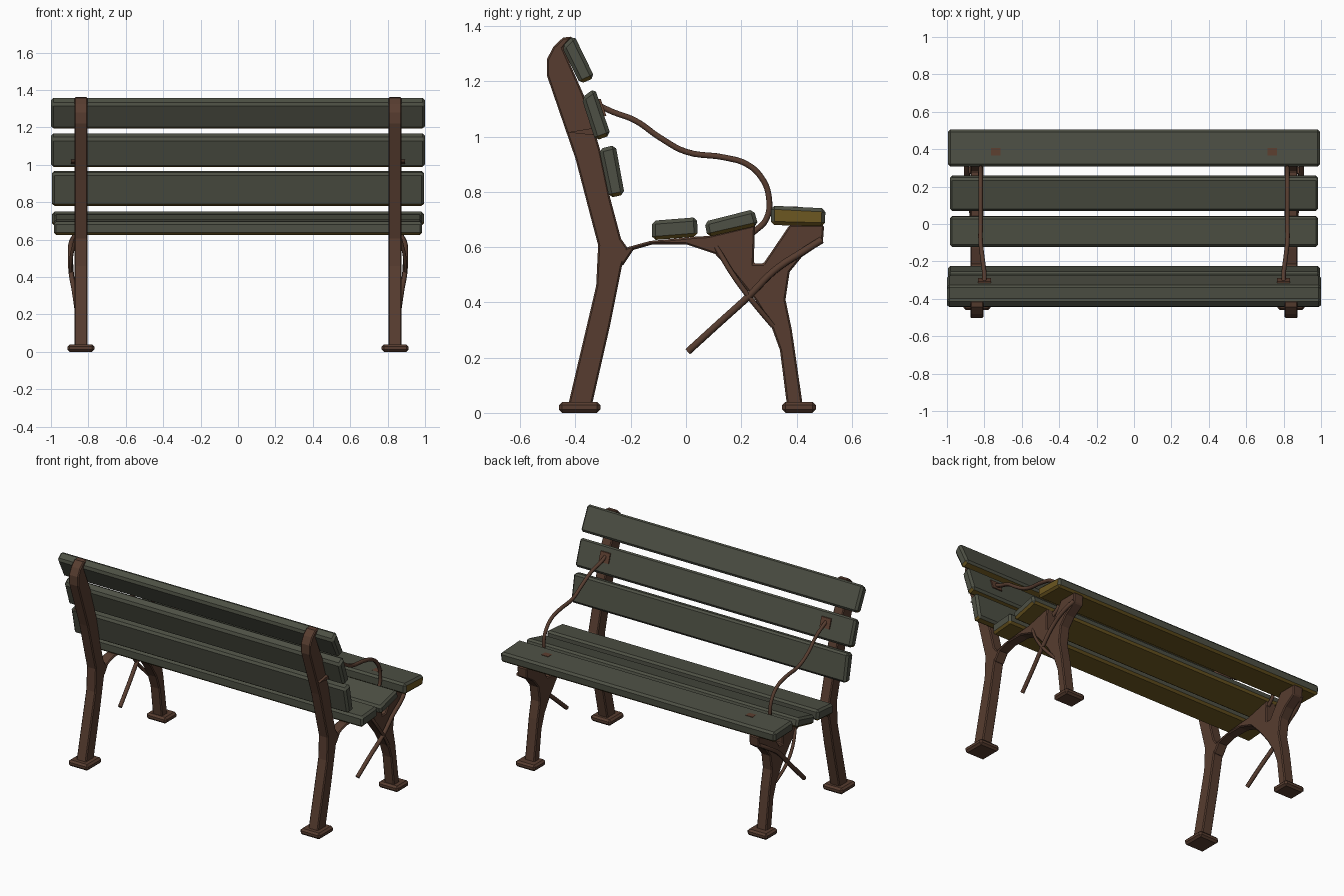
import bpy, bmesh
from mathutils import Vector

if "Cube" in bpy.data.objects:
    bpy.data.objects.remove(bpy.data.objects["Cube"], do_unlink=True)


def material(name, rgb):
    m = bpy.data.materials.new(name)
    m.use_nodes = True
    m.diffuse_color = (*rgb, 1)
    bsdf = m.node_tree.nodes["Principled BSDF"]
    bsdf.inputs["Base Color"].default_value = (*rgb, 1)
    bsdf.inputs["Roughness"].default_value = 0.8
    return m


GREEN = material("weathered green paint", (0.075, 0.08, 0.058))
OCHRE = material("bare ochre wood", (0.15, 0.095, 0.015))
RUST = material("rusty iron", (0.095, 0.046, 0.029))
PATCH = material("rust stain", (0.11, 0.05, 0.03))


def add_mesh(name, bm, mats):
    bmesh.ops.recalc_face_normals(bm, faces=bm.faces)
    me = bpy.data.meshes.new(name)
    bm.to_mesh(me)
    bm.free()
    for m in mats:
        me.materials.append(m)
    ob = bpy.data.objects.new(name, me)
    bpy.context.collection.objects.link(ob)
    return ob


def profile(points, x0, x1, bevel):
    """Extrude a (y, z) outline along x and chamfer its sharp edges."""
    bm = bmesh.new()
    face = bm.faces.new([bm.verts.new((x0, y, z)) for y, z in points])
    out = bmesh.ops.extrude_face_region(bm, geom=[face])
    moved = [v for v in out["geom"] if isinstance(v, bmesh.types.BMVert)]
    bmesh.ops.translate(bm, verts=moved, vec=(x1 - x0, 0, 0))
    bmesh.ops.recalc_face_normals(bm, faces=bm.faces)
    if bevel:
        sharp = [e for e in bm.edges if e.calc_face_angle(0) > 0.9]
        bmesh.ops.bevel(bm, geom=sharp, offset=bevel, segments=1,
                        affect='EDGES', clamp_overlap=True)
    bm.normal_update()
    return bm


def plank(name, points, half, under, bare_end=False):
    """Green board; faces pointing down (and one worn end) show bare wood."""
    bm = profile(points, -half, half, 0.013)
    for f in bm.faces:
        if f.normal.z < under or (bare_end and f.normal.x > 0.9):
            f.material_index = 1
    add_mesh(name, bm, [GREEN, OCHRE])


def rod(name, points, radius):
    """Thin smooth iron bar through the given points, turned into a mesh."""
    cu = bpy.data.curves.new(name, 'CURVE')
    cu.dimensions = '3D'
    cu.bevel_depth, cu.bevel_resolution = radius, 1
    cu.resolution_u, cu.use_fill_caps = 5, True
    sp = cu.splines.new('BEZIER')
    sp.bezier_points.add(len(points) - 1)
    for bp, p in zip(sp.bezier_points, points):
        bp.co = p
        bp.handle_left_type = bp.handle_right_type = 'AUTO'
    tmp = bpy.data.objects.new(name + "_path", cu)
    bpy.context.collection.objects.link(tmp)
    deps = bpy.context.evaluated_depsgraph_get()
    me = bpy.data.meshes.new_from_object(tmp.evaluated_get(deps))
    bpy.data.objects.remove(tmp, do_unlink=True)
    me.materials.clear()
    me.materials.append(RUST)
    me.shade_smooth()
    ob = bpy.data.objects.new(name, me)
    bpy.context.collection.objects.link(ob)


def box(name, lo, hi, bevel, mat):
    (x0, y0, z0), (x1, y1, z1) = lo, hi
    add_mesh(name, profile([(y0, z0), (y1, z0), (y1, z1), (y0, z1)],
                           x0, x1, bevel), [mat])


# Backrest boards
plank("top_back_board", [(-.45, 1.325), (-.405, 1.367), (-.33, 1.213), (-.383, 1.19)], 1, -.6)
plank("middle_back_board", [(-.378, 1.14), (-.33, 1.175), (-.272, 1.005), (-.328, .985)], 1, -.6)
plank("lower_back_board", [(-.315, .955), (-.255, .97), (-.222, .79), (-.278, .778)], .995, -.6)

# Seat boards
plank("rear_seat_board", [(-.123, .695), (.04, .708), (.042, .638), (-.123, .625)], .985, -.5)
plank("middle_seat_board", [(.067, .692), (.245, .737), (.262, .678), (.078, .636)], .985, -.5)
plank("front_seat_board", [(.307, .75), (.505, .74), (.502, .675), (.307, .68)], .995, -.5, True)

POST = [(-.41, 1.362), (-.445, 1.358), (-.48, 1.325), (-.503, 1.28), (-.503, 1.22),
        (-.4, .92), (-.34, .69), (-.318, .607), (-.325, .46), (-.426, .03),
        (-.34, .03), (-.274, .32), (-.232, .53), (-.21, .595), (-.235, .63),
        (-.274, .776), (-.31, .95), (-.37, 1.15), (-.445, 1.32)]
FRONT = [(-.25, .58), (-.21, .6), (-.13, .622), (.04, .638), (.08, .64), (.25, .68),
         (.245, .54), (.28, .54), (.375, .68), (.5, .68), (.495, .615), (.42, .565),
         (.375, .51), (.36, .41), (.383, .3), (.422, .03), (.365, .03), (.34, .227),
         (.307, .318), (.25, .41), (.177, .5), (.105, .575), (.0, .61), (-.12, .61),
         (-.19, .59), (-.23, .53)]
ARM = [(.80, -.32, 1.115), (.80, -.267, 1.09), (.81, -.184, 1.058), (.82, -.094, .996),
       (.82, 0, .945), (.82, .14, .924), (.82, .22, .9), (.82, .274, .85),
       (.82, .3, .78), (.82, .29, .7), (.825, .24, .65)]
STRUT = [(.86, .007, .222), (.875, .12, .325), (.892, .23, .425),
         (.895, .32, .515), (.89, .43, .588), (.87, .49, .625)]
SCROLL = [(.87, .11, .6), (.892, .17, .5), (.892, .24, .405), (.868, .315, .315)]

# Cast iron end frames, mirrored to both sides
for side, s in (("left", 1), ("right", -1)):
    for part, outline in (("back_post", POST), ("front_leg_and_rail", FRONT)):
        add_mesh(f"{side}_{part}", profile(outline, s * .805, s * .875, .006), [RUST])
    for part, y0, y1 in (("back_foot", -.46, -.31), ("front_foot", .348, .47)):
        box(f"{side}_{part}", (s * .84 - .072, y0, 0), (s * .84 + .072, y1, .04), .012, RUST)
    for part, path, r in (("armrest", ARM, .012), ("brace", STRUT, .014),
                          ("scroll", SCROLL, .01)):
        rod(f"{side}_{part}", [Vector((s * x, y, z)) for x, y, z in path], r)
    # Pointed bracket on the outside of the post
    add_mesh(f"{side}_post_bracket",
             profile([(-.43, 1.015), (-.34, 1.03), (-.335, 1.005)], s * .87, s * .893, 0), [RUST])
    # Rust stains around the bolts
    box(f"{side}_seat_stain", (s * .74 - .025, .365, .742), (s * .74 + .025, .405, .7475), 0, PATCH)
    add_mesh(f"{side}_arm_plate",
             profile([(-.325, 1.135), (-.308, 1.135), (-.288, 1.075), (-.305, 1.075)],
                     s * .765, s * .835, 0), [PATCH])
